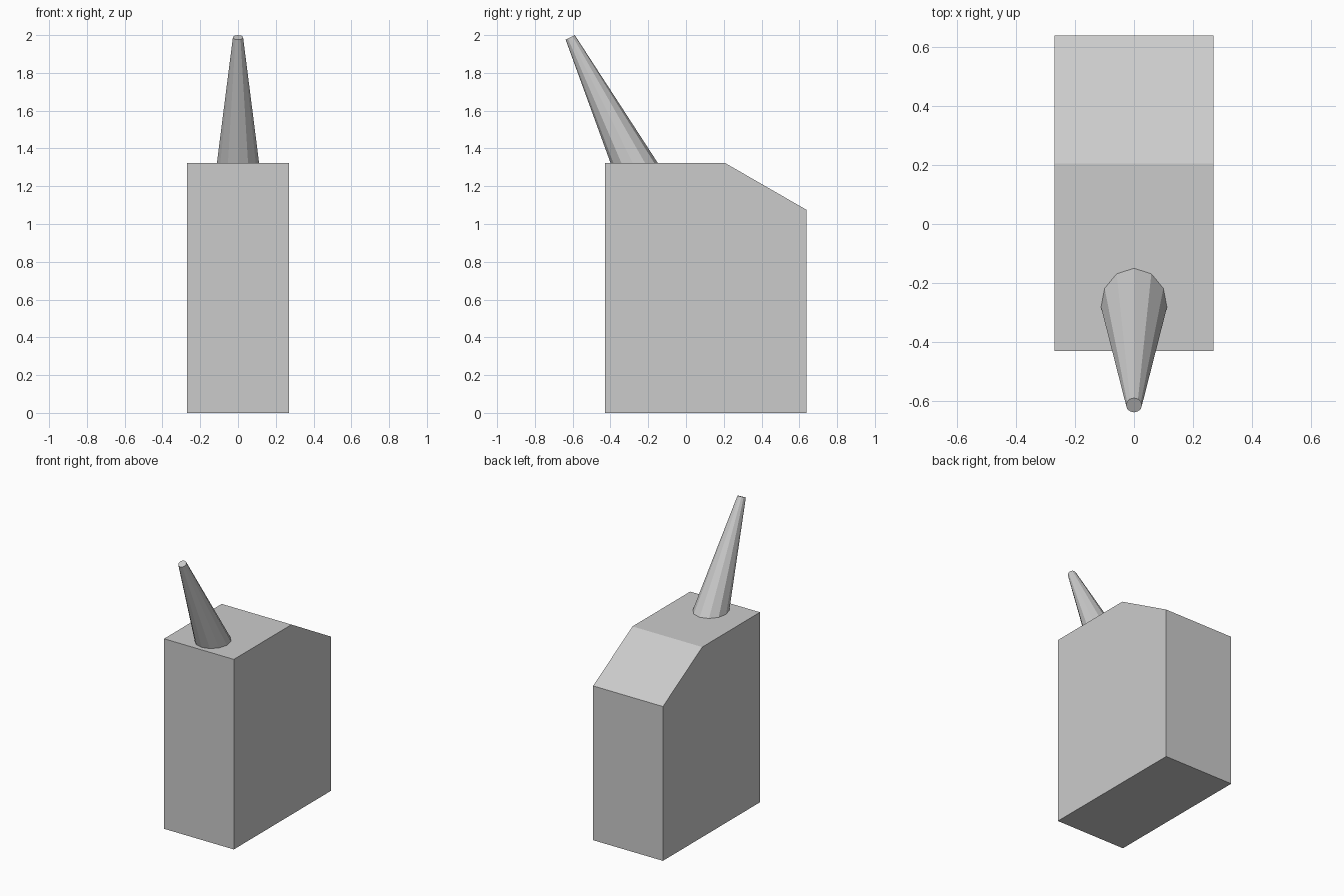
import bpy, bmesh, math
from mathutils import Matrix, Vector

if "Cube" in bpy.data.objects:
    bpy.data.objects.remove(bpy.data.objects["Cube"])


def add_object(name, bm):
    bmesh.ops.recalc_face_normals(bm, faces=bm.faces)
    mesh = bpy.data.meshes.new(name)
    bm.to_mesh(mesh)
    bm.free()
    obj = bpy.data.objects.new(name, mesh)
    bpy.context.collection.objects.link(obj)
    return obj


# can body: side profile (y, z) extruded across the width
half_width = 0.269
profile = [(-0.43, 0), (0.638, 0), (0.638, 1.075), (0.205, 1.324), (-0.43, 1.324)]
bm = bmesh.new()
face = bm.faces.new([bm.verts.new((-half_width, y, z)) for y, z in profile])
side = bmesh.ops.extrude_face_region(bm, geom=[face])
bmesh.ops.translate(bm, vec=(2 * half_width, 0, 0),
                    verts=[v for v in side["geom"] if isinstance(v, bmesh.types.BMVert)])
add_object("can_body", bm)

# tapered spout leaning forward, its foot sunk into the body
tilt = math.radians(26.5)
axis = Vector((0, -math.sin(tilt), math.cos(tilt)))
tip = Vector((0, -0.613, 1.988))
length, tip_radius = 0.84, 0.027
foot_radius = tip_radius + length * math.tan(math.radians(6.5))
bm = bmesh.new()
bmesh.ops.create_cone(bm, cap_ends=True, segments=12, radius1=foot_radius,
                      radius2=tip_radius, depth=length,
                      matrix=Matrix.Translation(tip - axis * length / 2)
                      @ Matrix.Rotation(tilt, 4, 'X'))
add_object("spout", bm)
